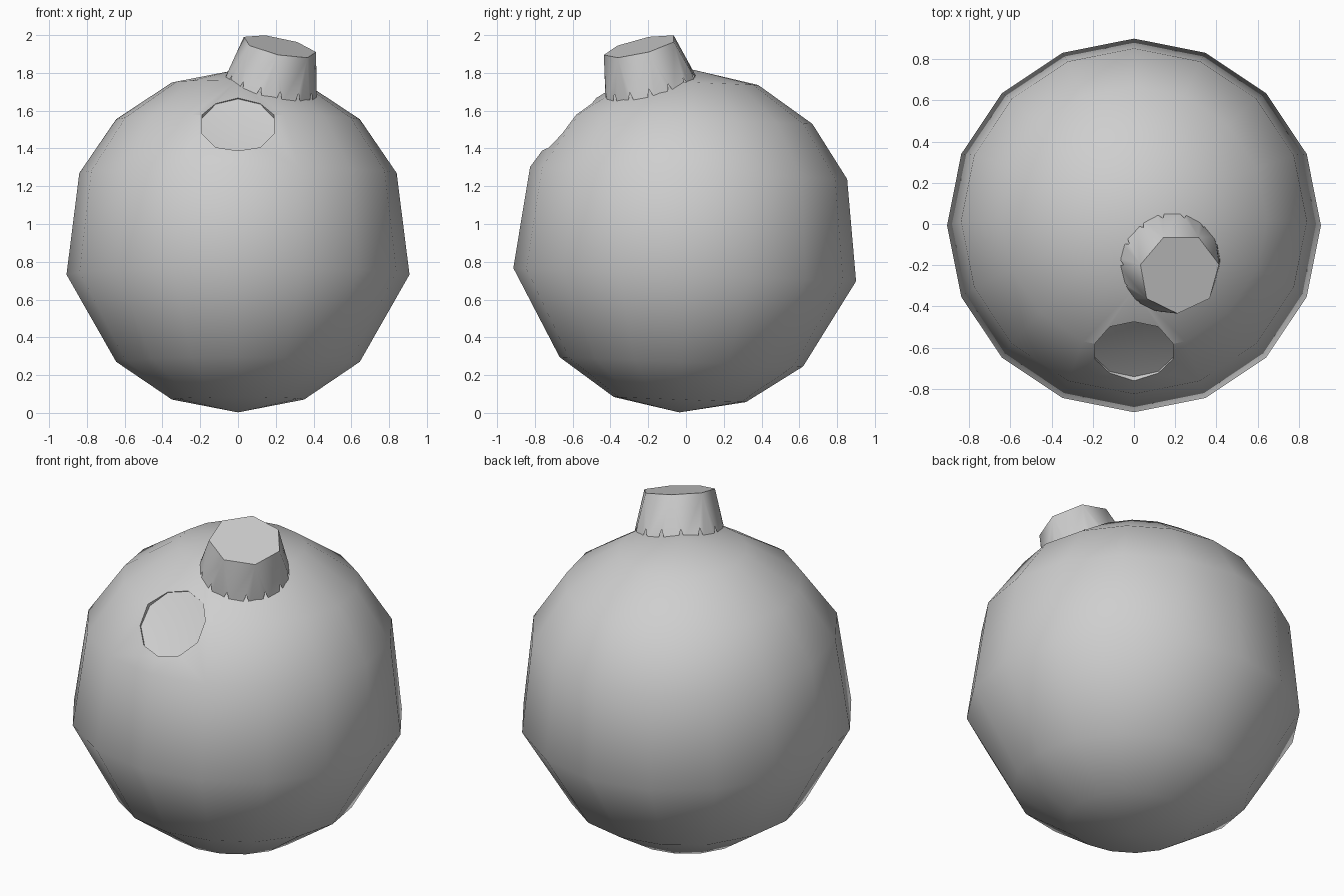
import bpy, bmesh, math
from mathutils import Vector, Matrix

if "Cube" in bpy.data.objects:
    bpy.data.objects.remove(bpy.data.objects["Cube"])

grey = bpy.data.materials.new("light_grey")
grey.diffuse_color = (0.62, 0.62, 0.62, 1)
grey.use_nodes = True
grey.node_tree.nodes["Principled BSDF"].inputs["Base Color"].default_value = grey.diffuse_color


def make(name, verts, faces, matrix):
    """Mesh object with outward normals, placed by a matrix."""
    me = bpy.data.meshes.new(name)
    bm = bmesh.new()
    vs = [bm.verts.new(matrix @ Vector(v)) for v in verts]
    for f in faces:
        bm.faces.new([vs[i] for i in f])
    bmesh.ops.recalc_face_normals(bm, faces=bm.faces)
    bm.to_mesh(me)
    bm.free()
    ob = bpy.data.objects.new(name, me)
    bpy.context.collection.objects.link(ob)
    me.materials.append(grey)
    return ob


def smooth(ob, degrees):
    bpy.ops.object.select_all(action='DESELECT')
    ob.select_set(True)
    bpy.context.view_layer.objects.active = ob
    bpy.ops.object.shade_smooth_by_angle(angle=math.radians(degrees))


def ring(r, z, n, start=0.0):
    return [(r * math.cos(start + math.tau * i / n),
             r * math.sin(start + math.tau * i / n), z) for i in range(n)]


def lathe(rings, n, bottom, top):
    """Rings from bottom to top, closed by a pole at each end."""
    verts = [p for rg in rings for p in rg] + [bottom, top]
    b, t = len(verts) - 2, len(verts) - 1
    last = (len(rings) - 1) * n
    faces = []
    for i in range(n):
        j = (i + 1) % n
        faces += [(b, j, i), (t, last + i, last + j)]
        for k in range(len(rings) - 1):
            faces.append((k * n + i, k * n + j, k * n + n + j, k * n + n + i))
    return verts, faces


def frame(origin, axis):
    """Local z along axis, local y in the upright plane."""
    z = Vector(axis).normalized()
    x = Vector((0, 1, 0)).cross(z).normalized()
    y = z.cross(x)
    m = Matrix((x, y, z)).transposed().to_4x4()
    m.translation = Vector(origin)
    return m


# Round body, slightly tilted
R, N = 0.908, 16
profile = [(0.35, -0.84), (0.645, -0.64), (R, -0.178),
           (0.84, 0.36), (0.645, 0.645), (0.35, 0.84)]
tilt = Matrix.Translation((0, 0, 0.91)) @ Matrix.Rotation(math.radians(-2.2), 4, 'X')
body = make("round_body",
            *lathe([ring(r, z, N) for r, z in profile], N, (0, 0, -R), (0, 0, R)), tilt)

# Shallow ten-sided dimple cut in the front
dimple = frame((0, -0.61, 1.52), (0, -0.73, 0.68))
cutter = make("dimple_cutter",
              *lathe([ring(0.2, z, 10, math.pi / 2) for z in (-0.006, 0.25)], 10,
                     (0, 0, -0.025), (0, 0, 0.25)), dimple)
cutter.hide_render = True
mod = body.modifiers.new("dimple", 'BOOLEAN')
mod.operation, mod.solver, mod.object = 'DIFFERENCE', 'EXACT', cutter
bpy.context.view_layer.update()
cut = bpy.data.meshes.new_from_object(
    body.evaluated_get(bpy.context.evaluated_depsgraph_get()))
body.modifiers.clear()
body.data = cut
bpy.data.objects.remove(cutter)
smooth(body, 45)

# Cap: seven-sided top, round base with small notches
H, TOP_R, BASE_R, NOTCHES = 0.24, 0.2, 0.25, 14
start = math.radians(13)
verts = ring(TOP_R, H, 7, start)
nearest = []
for k in range(NOTCHES):
    a0 = start + math.tau * (k + 0.5) / NOTCHES
    for da, h in ((-0.08, 0), (0, 0.055), (0.08, 0)):
        r = BASE_R + (TOP_R - BASE_R) * h / H
        a = a0 + da
        verts.append((r * math.cos(a), r * math.sin(a), h))
        nearest.append(round((a - start) / math.tau * 7 - 1e-4) % 7)
faces = [tuple(range(7))]
n = len(nearest)
for i in range(n):
    j = (i + 1) % n
    f = [7 + i, 7 + j, nearest[j]]
    if nearest[i] != nearest[j]:
        f.append(nearest[i])
    faces.append(tuple(f))
cap = make("notched_cap", verts, faces, frame((0.172, -0.185, 1.712), (0.2, -0.23, 0.95)))
smooth(cap, 50)
